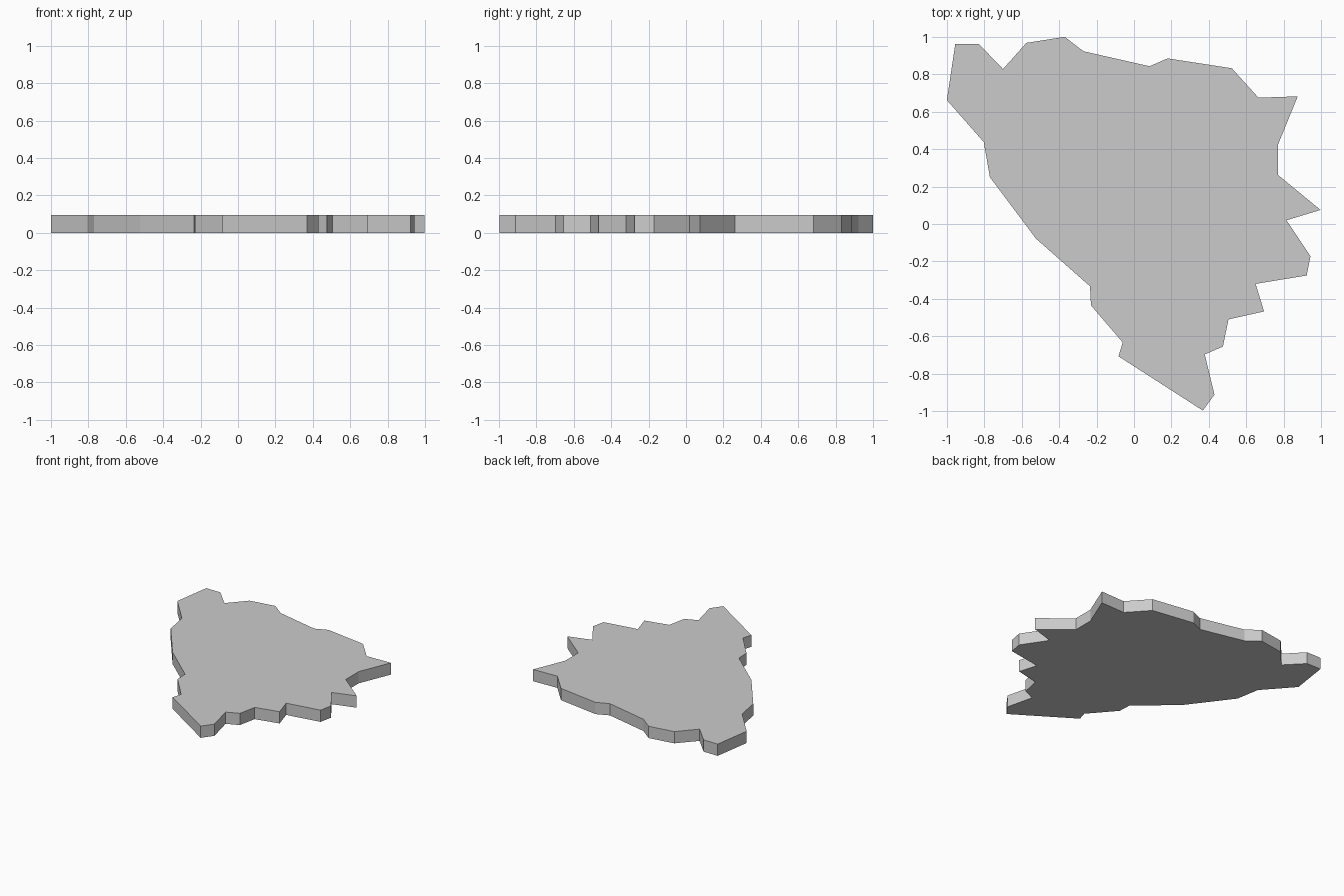
import bpy, bmesh
from mathutils import Vector

THICKNESS = 0.094

# Jagged outline of the slab, clockwise from the upper left corner
OUTLINE = [
    (-0.955, 0.963), (-0.83, 0.963), (-0.70, 0.828), (-0.575, 0.968),
    (-0.37, 1.0), (-0.27, 0.923), (0.083, 0.843), (0.18, 0.885),
    (0.523, 0.832), (0.665, 0.675), (0.875, 0.682), (0.77, 0.425),
    (0.77, 0.262), (0.997, 0.075), (0.815, 0.02), (0.943, -0.172),
    (0.923, -0.275), (0.65, -0.32), (0.695, -0.467), (0.505, -0.51),
    (0.475, -0.655), (0.378, -0.697), (0.43, -0.912), (0.368, -0.997),
    (-0.083, -0.707), (-0.06, -0.633), (-0.23, -0.435), (-0.235, -0.333),
    (-0.525, -0.077), (-0.77, 0.25), (-0.803, 0.438), (-1.0, 0.662),
]

# Slab: one flat face extruded upwards
bm = bmesh.new()
base = bm.faces.new([bm.verts.new((x, y, 0)) for x, y in OUTLINE])
top = bmesh.ops.extrude_face_region(bm, geom=[base], use_keep_orig=True)["geom"]
bmesh.ops.translate(bm, vec=Vector((0, 0, THICKNESS)),
                    verts=[g for g in top if isinstance(g, bmesh.types.BMVert)])
bmesh.ops.recalc_face_normals(bm, faces=bm.faces[:])

mesh = bpy.data.meshes.new("stone_slab")
bm.to_mesh(mesh)
bm.free()
bpy.context.collection.objects.link(bpy.data.objects.new("stone_slab", mesh))
